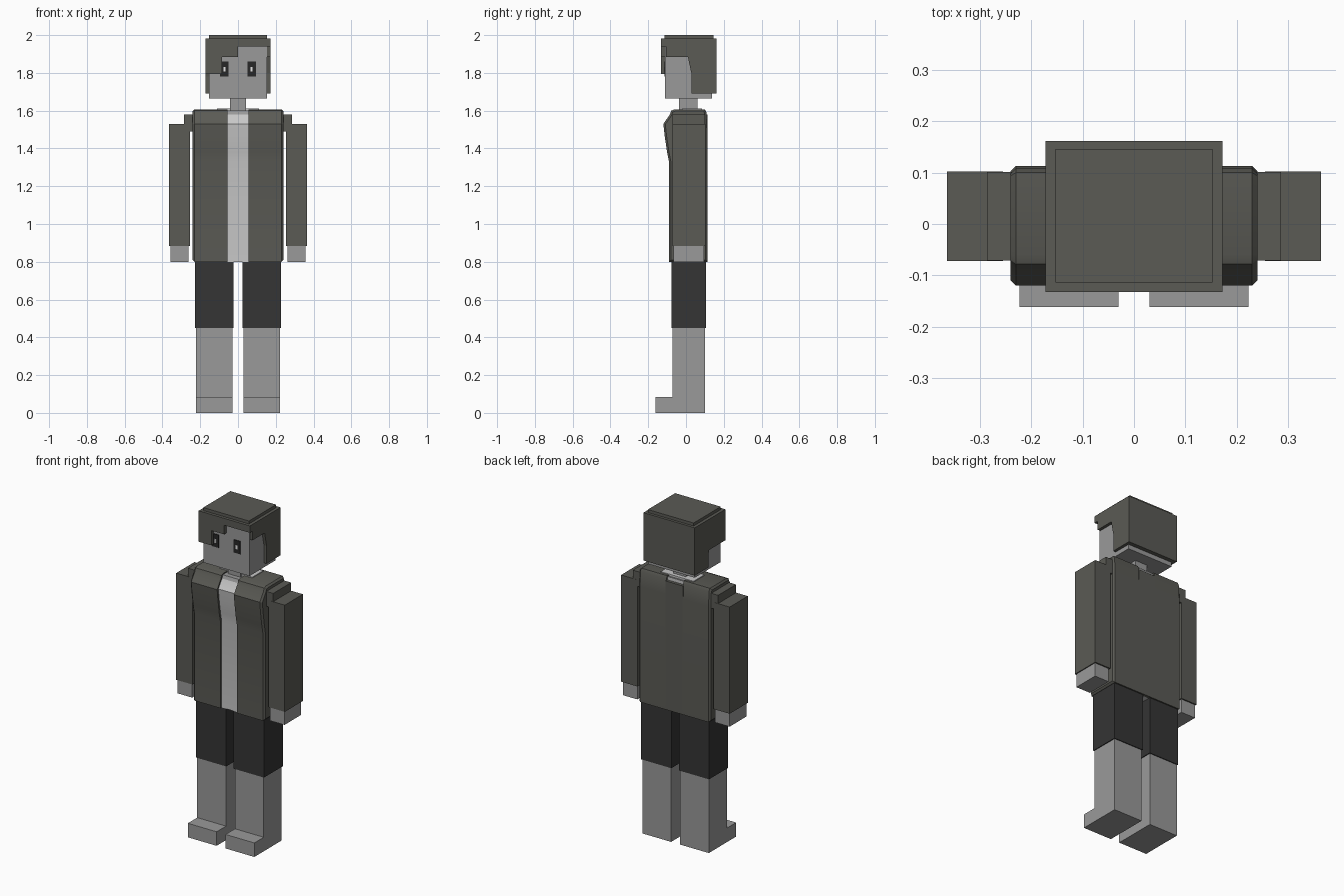
import bpy, bmesh, math

old = bpy.data.objects.get("Cube")
if old:
    bpy.data.objects.remove(old, do_unlink=True)


def material(name, r, g, b):
    m = bpy.data.materials.new(name)
    m.use_nodes = True
    m.diffuse_color = (r, g, b, 1)
    m.node_tree.nodes["Principled BSDF"].inputs["Base Color"].default_value = (r, g, b, 1)
    return m


CLOTH = material("dark olive grey", 0.103, 0.103, 0.09)
SKIN = material("mid grey", 0.32, 0.32, 0.32)
SHIRT = material("light grey", 0.58, 0.58, 0.58)
SHORTS = material("charcoal", 0.035, 0.035, 0.035)
PUPIL = material("near black", 0.02, 0.02, 0.02)
WHITE = material("white", 0.8, 0.8, 0.8)


def prism(name, points, axis, start, end, mat, bevel_at=None):
    """Extrude a 2D outline along x (points are y, z) or along y (points are x, z)."""
    def place(p, t):
        return (t, p[0], p[1]) if axis == "x" else (p[0], t, p[1])
    bm = bmesh.new()
    a = [bm.verts.new(place(p, start)) for p in points]
    b = [bm.verts.new(place(p, end)) for p in points]
    bm.faces.new(a)
    bm.faces.new(b)
    for i in range(len(points)):
        j = (i + 1) % len(points)
        bm.faces.new((a[i], a[j], b[j], b[i]))
    bmesh.ops.recalc_face_normals(bm, faces=bm.faces[:])
    if bevel_at is not None:
        rim = [e for e in bm.edges if all(abs(v.co.x - bevel_at) < 1e-4 for v in e.verts)]
        bmesh.ops.bevel(bm, geom=rim, offset=0.01, segments=1, affect="EDGES")
        bmesh.ops.recalc_face_normals(bm, faces=bm.faces[:])
    mesh = bpy.data.meshes.new(name)
    bm.to_mesh(mesh)
    bm.free()
    mesh.materials.append(mat)
    ob = bpy.data.objects.new(name, mesh)
    bpy.context.collection.objects.link(ob)
    return ob


def box(name, x, y, z, mat):
    return prism(name, [(x[0], z[0]), (x[1], z[0]), (x[1], z[1]), (x[0], z[1])],
                 "y", y[0], y[1], mat)


def smooth(ob):
    bpy.ops.object.select_all(action="DESELECT")
    ob.select_set(True)
    bpy.context.view_layer.objects.active = ob
    bpy.ops.object.shade_smooth_by_angle(angle=math.radians(25))


# Chest outline, front edge from hem to collar
front = [(-0.09, 0.8), (-0.09, 1.33), (-0.1, 1.38), (-0.112, 1.46),
         (-0.12, 1.53), (-0.085, 1.58), (-0.078, 1.6)]
jacket_outline = front + [(-0.06, 1.607), (0.1, 1.607), (0.108, 1.59), (0.113, 1.5), (0.113, 0.8)]
shirt_outline = [(y + 0.012, z) for y, z in front] + [(0.095, 1.6), (0.095, 0.8)]

# Shirt, with the bare throat above its neckline
shirt = prism("shirt", shirt_outline, "x", -0.07, 0.07, SHIRT)
shirt.data.materials.append(SKIN)
for f in shirt.data.polygons:
    if f.center.z > 1.57:
        f.material_index = 1
smooth(shirt)
box("shirt_collar", (-0.11, 0.11), (-0.02, 0.085), (1.59, 1.612), SHIRT)
box("jacket_back", (-0.06, 0.06), (0.09, 0.113), (0.8, 1.58), CLOTH)

# Paired parts
for side, s in (("left", 1), ("right", -1)):
    def span(a, b):
        return (s * a, s * b)
    smooth(prism(side + "_jacket_panel", jacket_outline, "x", s * 0.056, s * 0.24,
                 CLOTH, bevel_at=s * 0.24))
    box(side + "_shoulder", span(0.23, 0.286), (-0.071, 0.101), (1.49, 1.58), CLOTH)
    box(side + "_sleeve", span(0.255, 0.364), (-0.072, 0.102), (0.883, 1.53), CLOTH)
    box(side + "_hand", span(0.261, 0.358), (-0.066, 0.094), (0.8, 0.89), SKIN)
    box(side + "_shorts_leg", span(0.025, 0.228), (-0.077, 0.105), (0.45, 0.81), SHORTS)
    # Leg and foot share one L-shaped outline
    prism(side + "_leg", [(-0.162, 0), (0.1, 0), (0.1, 0.46), (-0.072, 0.46),
                          (-0.072, 0.085), (-0.162, 0.085)],
          "x", s * 0.03, s * 0.223, SKIN)
    # Eyes
    box(side + "_eye", span(0.05, 0.094), (-0.114, -0.109), (1.782, 1.86), PUPIL)
    box(side + "_eye_glint", span(0.066, 0.077), (-0.116, -0.113), (1.808, 1.832), WHITE)

# Head and neck
box("neck", (-0.042, 0.042), (-0.037, 0.062), (1.59, 1.68), SKIN)
box("head", (-0.154, 0.154), (-0.11, 0.137), (1.665, 1.95), SKIN)

# Hair: crown, cap, back, stepped fringe and two sides
box("hair_crown", (-0.153, 0.153), (-0.114, 0.146), (1.97, 2.0), CLOTH)
box("hair_cap", (-0.172, 0.172), (-0.132, 0.162), (1.94, 1.982), CLOTH)
box("hair_back", (-0.172, 0.172), (0.028, 0.162), (1.692, 1.95), CLOTH)
prism("hair_fringe", [(-0.172, 1.795), (-0.086, 1.795), (-0.086, 1.885), (0, 1.885),
                      (0, 1.94), (0, 1.96), (-0.172, 1.96)],
      "y", -0.132, -0.105, CLOTH)
prism("hair_left_side", [(-0.105, 1.96), (-0.105, 1.885), (0.01, 1.885), (0.028, 1.8),
                         (0.04, 1.692), (0.04, 1.96)], "x", 0.152, 0.172, CLOTH)
prism("hair_right_side", [(-0.11, 1.96), (-0.11, 1.795), (0.026, 1.795), (0.04, 1.692),
                          (0.04, 1.96)], "x", -0.152, -0.172, CLOTH)
